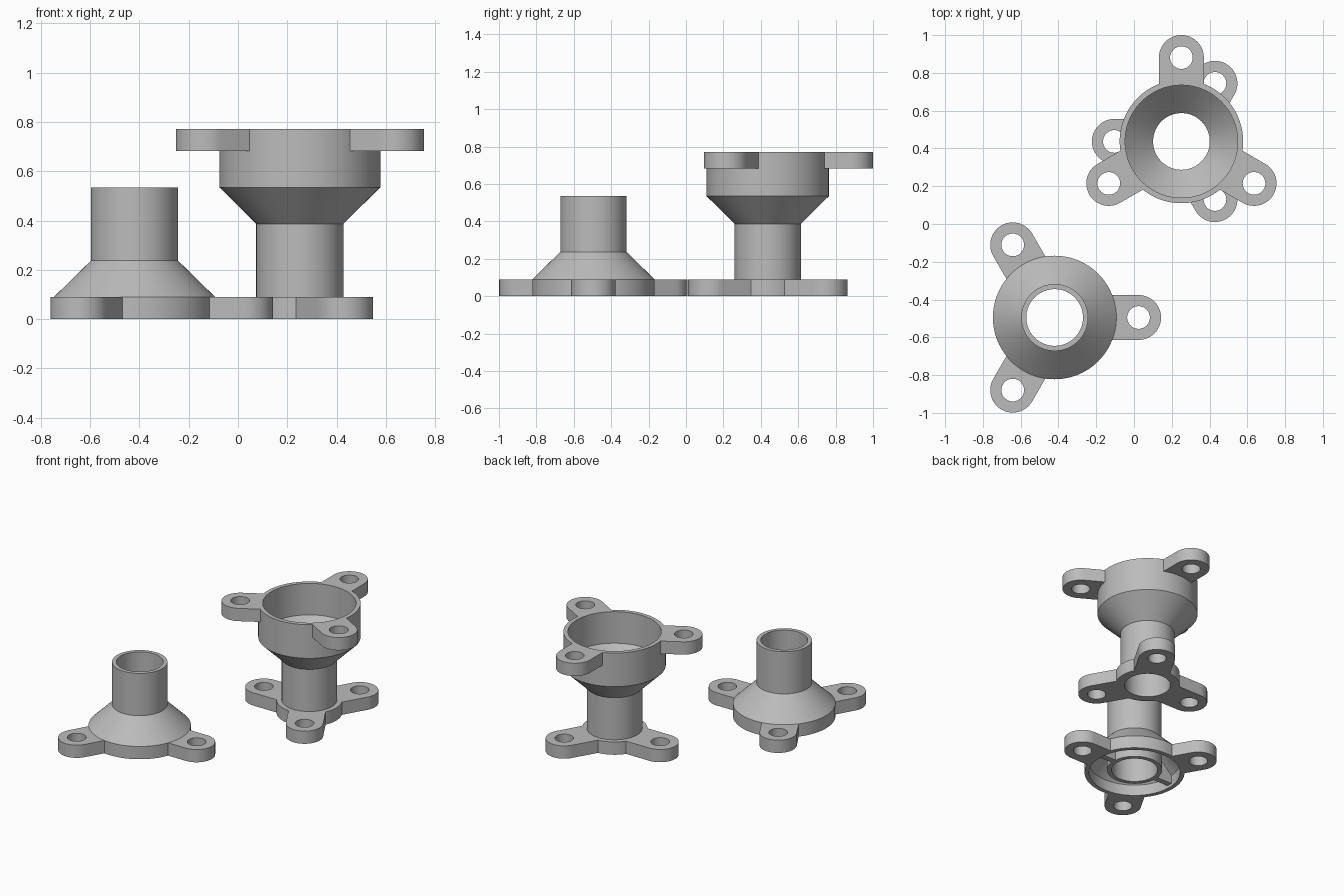
import bpy, bmesh, math
from mathutils import Matrix, Vector

if "Cube" in bpy.data.objects:
    bpy.data.objects.remove(bpy.data.objects["Cube"])

grey = bpy.data.materials.new("grey")
grey.diffuse_color = (0.5, 0.5, 0.5, 1)
grey.use_nodes = True
grey.node_tree.nodes["Principled BSDF"].inputs["Base Color"].default_value = grey.diffuse_color
SEG = 96
LUG_R, HOLE_R, THICK = 0.119, 0.06, 0.09


def finish(bm, name, loc, angle=0):
    bmesh.ops.recalc_face_normals(bm, faces=bm.faces)
    me = bpy.data.meshes.new(name)
    bm.to_mesh(me)
    bm.free()
    me.materials.append(grey)
    ob = bpy.data.objects.new(name, me)
    bpy.context.collection.objects.link(ob)
    ob.location = loc
    ob.rotation_euler.z = angle
    bpy.ops.object.select_all(action='DESELECT')
    ob.select_set(True)
    bpy.context.view_layer.objects.active = ob
    bpy.ops.object.shade_smooth_by_angle(angle=math.radians(30))
    return ob


def strip(bm, loops):
    """Quads between successive closed loops, the last joined to the first."""
    n = len(loops[0])
    for a, b in zip(loops, loops[1:] + loops[:1]):
        for i in range(n):
            j = (i + 1) % n
            bm.faces.new((a[i], a[j], b[j], b[i]))


def lathe(name, profile, loc):
    """Revolve a closed (radius, height) profile round z."""
    bm = bmesh.new()
    angs = [2 * math.pi * i / SEG for i in range(SEG)]
    strip(bm, [[bm.verts.new((r * math.cos(a), r * math.sin(a), z)) for a in angs]
               for r, z in profile])
    return finish(bm, name, loc)


def lug(name, start, dist, z, loc, angle):
    """Round-ended ear with a bolt hole, from radius start to the hole at dist."""
    length = dist - start
    corner = math.atan2(LUG_R, -length)
    angs = sorted([2 * math.pi * i / 48 for i in range(48)] + [corner, 2 * math.pi - corner])
    outer, inner = [], []
    for a in angs:
        c, s = math.cos(a), math.sin(a)
        k = LUG_R
        if c < -1e-6:
            k = min(length / -c, LUG_R / max(abs(s), 1e-6))
        outer.append((dist + k * c, k * s))
        inner.append((dist + HOLE_R * c, HOLE_R * s))
    bm = bmesh.new()
    strip(bm, [[bm.verts.new((x, y, h)) for x, y in pts]
               for pts, h in ((outer, z), (outer, z + THICK), (inner, z + THICK), (inner, z))])
    return finish(bm, name, loc, angle)


def lugs(name, body_r, dist, z, loc, first):
    start = math.sqrt(body_r ** 2 - LUG_R ** 2) - 0.001
    for i in range(3):
        lug(f"{name}_{i + 1}", start, dist, z, loc, math.radians(first + 120 * i))


def rib(name, profile, width, loc, angle):
    """Radial web made from an (x, z) outline."""
    bm = bmesh.new()
    f = bm.faces.new([bm.verts.new((x, -width / 2, z)) for x, z in profile])
    ext = bmesh.ops.extrude_face_region(bm, geom=[f])
    bmesh.ops.translate(bm, vec=(0, width, 0),
                        verts=[v for v in ext["geom"] if isinstance(v, bmesh.types.BMVert)])
    return finish(bm, name, loc, angle)


# Short hollow flange: skirt, cone and tube, with an inner ring below
A = (-0.42, -0.495, 0)
lathe("flange_body", [(0.327, 0), (0.327, 0.09), (0.177, 0.237), (0.177, 0.535),
                      (0.15, 0.535), (0.15, 0.02), (0.18, 0.02), (0.18, 0.196),
                      (0.298, 0.078), (0.298, 0)], A)
lugs("flange_lug", 0.327, 0.444, 0, A, 0)
for i in range(2):
    rib(f"flange_rib_{i + 1}", [(0.17, 0.02), (0.305, 0.02), (0.305, 0.08), (0.17, 0.205)],
        0.04, A, math.pi * i)

# Tall cup on a tube with a small base disc
B = (0.251, 0.437, 0)
lathe("cup_body", [(0.21, 0), (0.21, 0.09), (0.177, 0.09), (0.177, 0.387), (0.327, 0.535),
                   (0.327, 0.772), (0.298, 0.772), (0.298, 0.55), (0.15, 0.402), (0.15, 0)], B)
lugs("cup_base_lug", 0.21, 0.355, 0, B, 60)
lugs("cup_top_lug", 0.327, 0.444, 0.682, B, 90)
